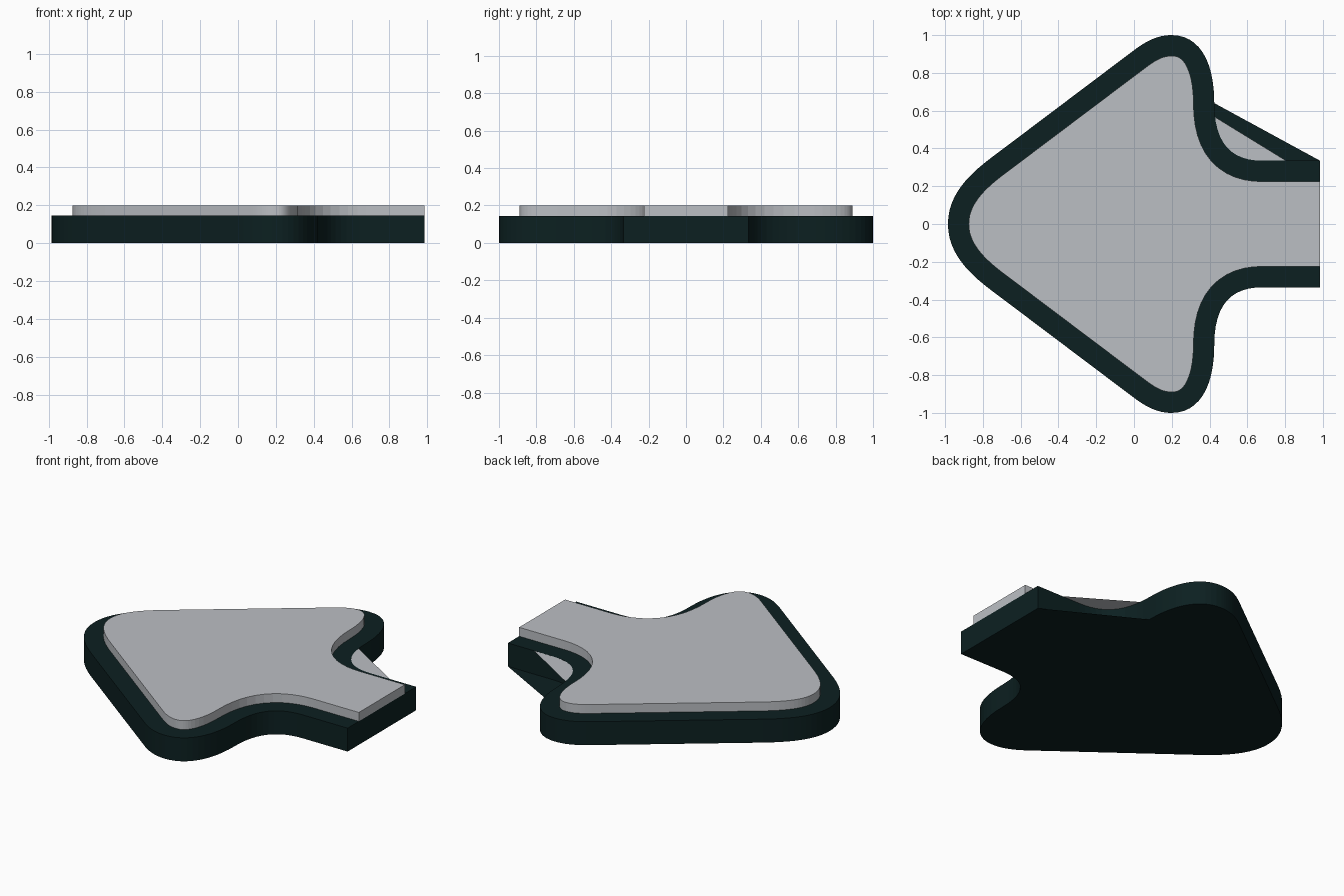
import bpy, bmesh
from mathutils import Vector

if "Cube" in bpy.data.objects:
    bpy.data.objects.remove(bpy.data.objects["Cube"])

BASE_TOP, PLATE_TOP, BORDER = 0.145, 0.2, 0.11
STEPS = 12


def material(name, colour):
    m = bpy.data.materials.new(name)
    m.diffuse_color = (*colour, 1)
    m.use_nodes = True
    m.node_tree.nodes["Principled BSDF"].inputs["Base Color"].default_value = m.diffuse_color
    return m


dark = material("dark_teal", (0.0037, 0.0144, 0.0152))
light = material("light_grey", (0.50, 0.52, 0.55))


def bezier(a, b, c, d):
    a, b, c, d = map(Vector, (a, b, c, d))
    pts = []
    for i in range(STEPS + 1):
        t = i / STEPS
        s = 1 - t
        pts.append(a * s**3 + b * 3 * s * s * t + c * 3 * s * t * t + d * t**3)
    return pts


def inset(pts, dist):
    """Offset half an outline inwards, keeping its end on the cut edge."""
    out = []
    for i, p in enumerate(pts):
        if i == 0:
            t = Vector((0, 1))
        elif i == len(pts) - 1:
            t = Vector((1, 0))
        else:
            t = ((p - pts[i - 1]).normalized() + (pts[i + 1] - p).normalized()).normalized()
        out.append(p + Vector((t.y, -t.x)) * dist)
    return out


def mirrored(half):
    return half + [Vector((p.x, -p.y)) for p in reversed(half[1:])]


def make_object(name, bm, mat):
    mesh = bpy.data.meshes.new(name)
    bm.to_mesh(mesh)
    bm.free()
    mesh.materials.append(mat)
    obj = bpy.data.objects.new(name, mesh)
    bpy.context.collection.objects.link(obj)


def slab(name, outline, z0, z1, mat):
    bm = bmesh.new()
    face = bm.faces.new([bm.verts.new((p.x, p.y, z0)) for p in outline])
    ext = bmesh.ops.extrude_face_region(bm, geom=[face], use_keep_orig=True)
    verts = [g for g in ext["geom"] if isinstance(g, bmesh.types.BMVert)]
    bmesh.ops.translate(bm, verts=verts, vec=(0, 0, z1 - z0))
    bmesh.ops.recalc_face_normals(bm, faces=bm.faces)
    make_object(name, bm, mat)


def web(name, curve, z, up, mat):
    """Thin sheet between a hollow curve and its straight chord."""
    bm = bmesh.new()
    face = bm.faces.new([bm.verts.new((p.x, p.y, z)) for p in curve])
    face.normal_update()
    if (face.normal.z > 0) != up:
        face.normal_flip()
    make_object(name, bm, mat)


# Half outline: rounded nose, slanted side, rounded barb, hollow neck, tail
nose = bezier((-0.985, 0), (-0.985, 0.15), (-0.88, 0.255), (-0.77, 0.34))
barb_in = bezier((0, 0.92), (0.06, 0.965), (0.12, 1), (0.2, 1))
barb_out = bezier((0.2, 1), (0.34, 1), (0.425, 0.87), (0.425, 0.64))
neck = bezier((0.425, 0.64), (0.425, 0.42), (0.52, 0.335), (0.68, 0.335))
half = nose + barb_in + barb_out[1:] + neck[1:] + [Vector((0.985, 0.335))]
inner = inset(half, BORDER)
neck_count = STEPS + 2

# Arrow base and raised face plate
slab("arrow_base", mirrored(half), 0, BASE_TOP, dark)
slab("face_plate", mirrored(inner), BASE_TOP, PLATE_TOP, light)

# Sheets bridging the hollow on the rear side
web("base_web", half[-neck_count:], 0, False, dark)
web("plate_web", inner[-neck_count:], BASE_TOP - 0.0005, True, light)
